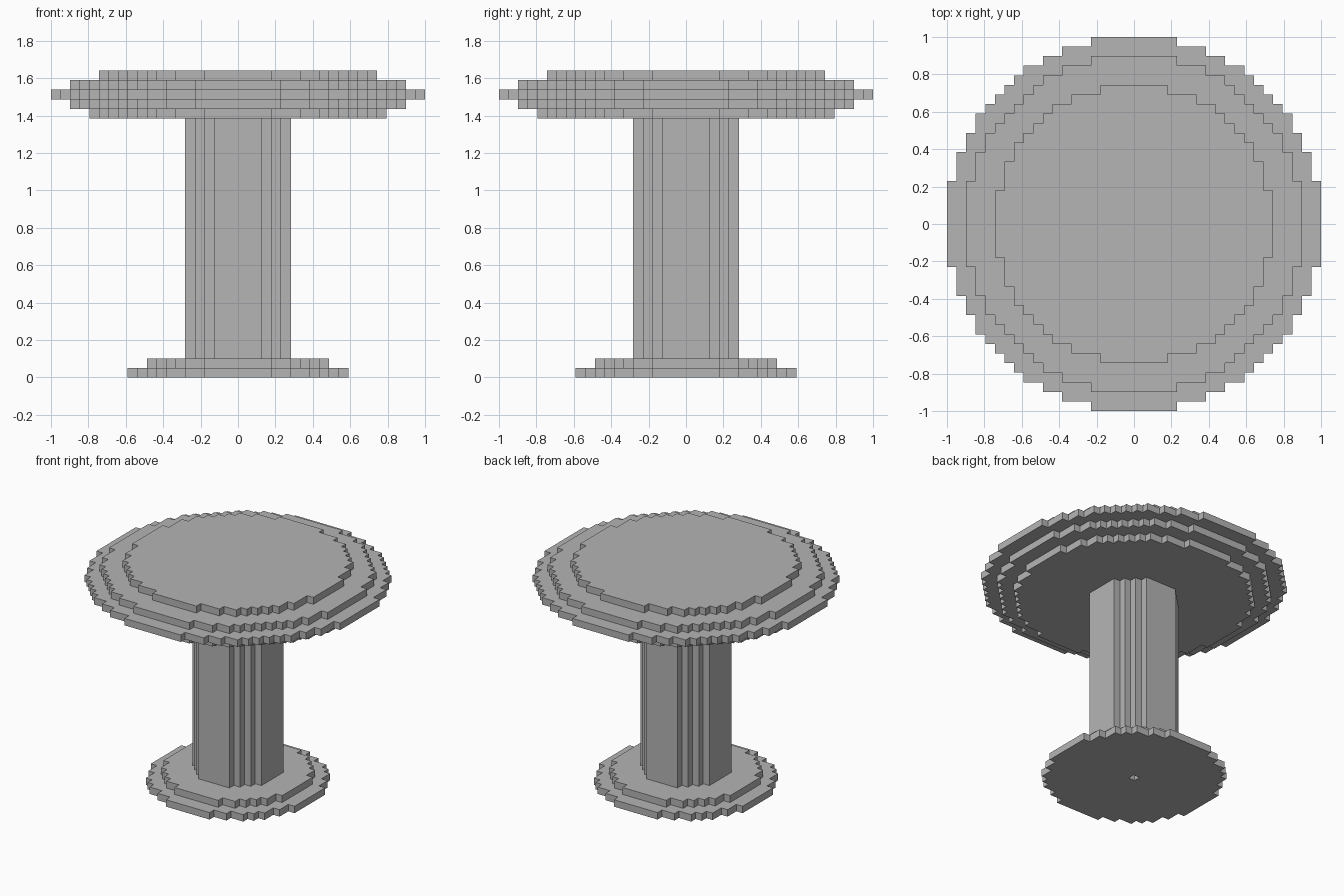
import bpy, bmesh, math

cube = bpy.data.objects.get("Cube")
if cube:
    bpy.data.objects.remove(cube, do_unlink=True)

BLOCK = 2 / 39  # edge of one block; the widest disc is 39 blocks across

grey = bpy.data.materials.new("stone_grey")
grey.use_nodes = True
colour = (0.46, 0.46, 0.46, 1)
grey.diffuse_color = colour
grey.node_tree.nodes["Principled BSDF"].inputs["Base Color"].default_value = colour


def stepped_outline(half):
    """Outline of a circle rasterised into blocks, in block units."""
    radius = half + 0.5
    right = []
    for row in range(-half, half + 1):
        edge = int(math.sqrt(radius ** 2 - row ** 2)) + 0.5
        right += [(edge, row - 0.5), (edge, row + 0.5)]
    left = [(-x, y) for x, y in reversed(right)]
    return list(dict.fromkeys(right + left))


def add_disc(name, half, bottom, layers=1):
    """Stepped disc reaching half blocks either side of the centre block."""
    bm = bmesh.new()
    verts = [bm.verts.new((x * BLOCK, y * BLOCK, bottom * BLOCK))
             for x, y in stepped_outline(half)]
    face = bm.faces.new(verts)
    top = bmesh.ops.extrude_face_region(bm, geom=[face])["geom"]
    bmesh.ops.translate(bm, vec=(0, 0, layers * BLOCK),
                        verts=[v for v in top if isinstance(v, bmesh.types.BMVert)])
    # Merge the flat runs of the outline into single faces
    bmesh.ops.dissolve_limit(bm, angle_limit=0.01, verts=bm.verts[:], edges=bm.edges[:])
    bmesh.ops.recalc_face_normals(bm, faces=bm.faces[:])
    mesh = bpy.data.meshes.new(name)
    bm.to_mesh(mesh)
    bm.free()
    mesh.materials.append(grey)
    obj = bpy.data.objects.new(name, mesh)
    bpy.context.collection.objects.link(obj)
    return obj


# Foot
foot = add_disc("foot_lower", 11, 0)
add_disc("foot_upper", 9, 1)

# Column
add_disc("column", 5, 2, 25)

# Table top
add_disc("top_underside", 15, 27)
add_disc("top_lower_ring", 17, 28)
add_disc("top_rim", 19, 29)
add_disc("top_upper_ring", 17, 30)
add_disc("top_surface", 14, 31)

# One-block socket in the underside of the foot
cutter = add_disc("socket_cutter", 0, -1, 3)
cutter.hide_render = True
cutter.hide_set(True)
cut = foot.modifiers.new("socket", 'BOOLEAN')
cut.operation = 'DIFFERENCE'
cut.solver = 'EXACT'
cut.object = cutter
